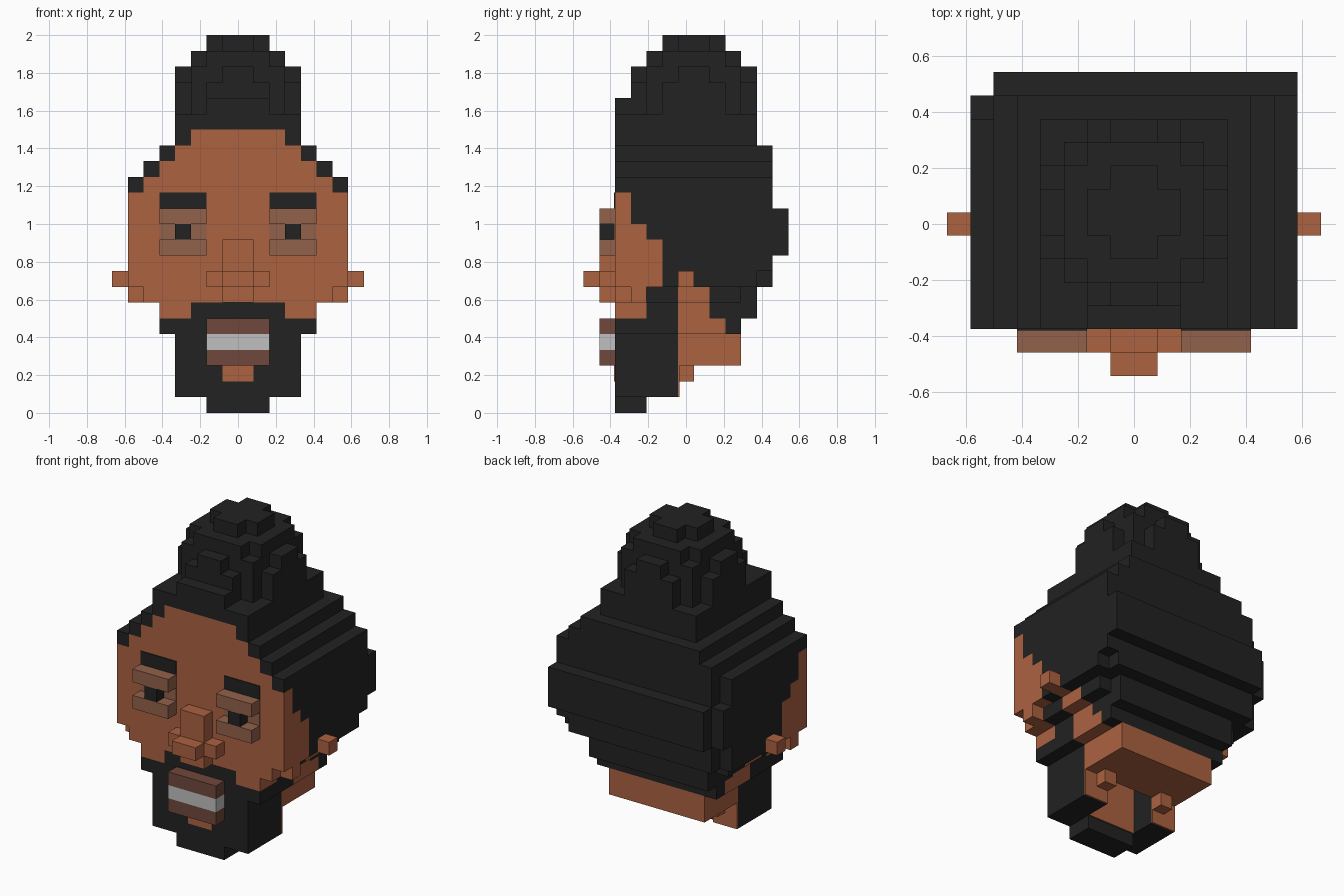
import bpy, bmesh
from mathutils import Vector

if "Cube" in bpy.data.objects:
    bpy.data.objects.remove(bpy.data.objects["Cube"], do_unlink=True)

U = 1 / 12  # size of one block


def material(name, r, g, b):
    m = bpy.data.materials.new(name)
    m.use_nodes = True
    m.diffuse_color = (r, g, b, 1)
    m.node_tree.nodes["Principled BSDF"].inputs["Base Color"].default_value = (r, g, b, 1)
    return m


BLACK = material("black hair", .016, .016, .016)
SKIN = material("skin", .413, .122, .053)
LID = material("eyelid", .287, .12, .069)
LIP = material("lip", .162, .065, .045)
TEETH = material("teeth", .527, .527, .527)


def part(name, mat, boxes, mirror=False):
    """Blocks given as (x0, x1, y0, y1, z0, z1) in block units."""
    bm = bmesh.new()
    if mirror:
        boxes = boxes + [(-b[1], -b[0]) + b[2:] for b in boxes]
    for x0, x1, y0, y1, z0, z1 in boxes:
        verts = bmesh.ops.create_cube(bm, size=1)["verts"]
        for v in verts:
            v.co = Vector(((x0 + x1) / 2 + v.co.x * (x1 - x0),
                           (y0 + y1) / 2 + v.co.y * (y1 - y0),
                           (z0 + z1) / 2 + v.co.z * (z1 - z0))) * U
    me = bpy.data.meshes.new(name)
    bm.to_mesh(me)
    bm.free()
    me.materials.append(mat)
    ob = bpy.data.objects.new(name, me)
    bpy.context.collection.objects.link(ob)
    return ob


def wide(w, *rest):
    return (-w, w) + rest


F = -4.5  # front plane of the face

# Face: main slab, stepped temples, forehead and cheeks
part("face", SKIN, [
    wide(7, F, -3.5, 8, 14), wide(7, -3.5, -2.5, 8, 12), wide(7, -2.5, -1.5, 8, 11),
    wide(6, F, -2.5, 7, 8), wide(7, -3.5, -2.5, 7, 8)]
    + [wide(6 - i, F, -3.5, 14 + i, 15 + i) for i in range(4)])
part("lower_cheeks", SKIN, [(3, 5, F, -2.5, 6, 7)], True)

# Hair: rows stepping in towards the crown
rows = [wide(7 - i, -3.5, 5.5 if i else 4.5, 14 + i, 15 + i) for i in range(3)]
part("hair", BLACK, rows + [
    wide(7, -3.5, -2.5, 12, 14), wide(7, -2.5, -1.5, 11, 14),
    wide(7, -1.5, 4.5, 9, 14), (-6, 7, 4.5, 5.5, 9, 15),
    (-7, -6, 4.5, 5.5, 10, 13), (-6, 7, 5.5, 6.5, 10, 13),
    wide(7, -1.5, -.5, 8, 9), wide(7, .5, 4.5, 8, 9), wide(6, 4.5, 5.5, 8, 9)])
part("hairline", BLACK, [(6 - i, 7 - i, F, -3.5, 14 + i, 15 + i) for i in range(4)], True)
part("hair_nape", BLACK, [wide(6, 1.5, 3.5, 7, 8), wide(5, 1.5, 4.5, 6, 8),
                          wide(5, 2.5, 3.5, 5, 6)])
part("bun_base", BLACK, [wide(4, -3.5, 4.5, 17, 19), wide(4, F, -3.5, 18, 19),
                         wide(2, F, -3.5, 19, 20)])

# Bun: a ball of blocks, one bar per row
bars = []
for k in range(-1, 4):
    for j in range(-4, 4):
        room = 16 - (k + .5) ** 2 - (j + .5) ** 2
        w = sum((i + .5) ** 2 <= room for i in range(4))
        if w:
            bars.append(wide(w, j + .5, j + 1.5, 20 + k, 21 + k))
part("bun", BLACK, bars)

# Ears and the skin under them
part("ears", SKIN, [(7, 8, -.5, .5, 8, 9)], True)
part("jaw_back", SKIN, [wide(7, -.5, .5, 8, 9), wide(6, -.5, 1.5, 7, 8),
                        wide(5, -.5, 1.5, 6, 7), wide(5, -.5, 2.5, 5, 6)])
part("neck", SKIN, [wide(4, -.5, 3.5, 3, 5), (2, 3, -.5, .5, 2, 3), (-3, -2, -.5, .5, 2, 3)])

# Beard: front block, side walls, sideburns, moustache and chin
part("beard", BLACK, [
    wide(4, F, -2.5, 1, 5), wide(5, F, -.5, 5, 6), wide(2, F, -2.5, 0, 1),
    wide(3, F, -2.5, 6, 7), wide(5, -2.5, -.5, 6, 7), wide(6, -2.5, -.5, 7, 8)])
part("beard_sides", BLACK, [(2, 4, -2.5, -.5, 1, 5)], True)
part("throat", SKIN, [wide(2, -2.5, -2.4, 1, 5), (2, 4, -.5, -.4, 1, 3),
                      (-4, -2, -.5, -.4, 1, 3)])
part("chin_patch", SKIN, [wide(1, F - .06, F, 2, 3)])

# Mouth
part("lips", LIP, [wide(2, F - 1, F, 3, 4), wide(2, F - 1, F, 5, 6)])
part("teeth", TEETH, [wide(2, F - 1, F, 4, 5)])

# Nose
part("nose", SKIN, [wide(1, F - 1, F, 7, 11), wide(2, F - 1, F, 8, 9),
                    wide(1, F - 2, F - 1, 8, 9)])

# Eyes
part("eyebrows", BLACK, [(2, 5, F - .06, F, 13, 14)], True)
part("eyelids", LID, [(2, 5, F - 1, F, 12, 13), (2, 5, F - 1, F, 10, 11),
                      (2, 5, F - .06, F, 11, 12)], True)
part("pupils", BLACK, [(3, 4, F - 1, F, 11, 12)], True)
